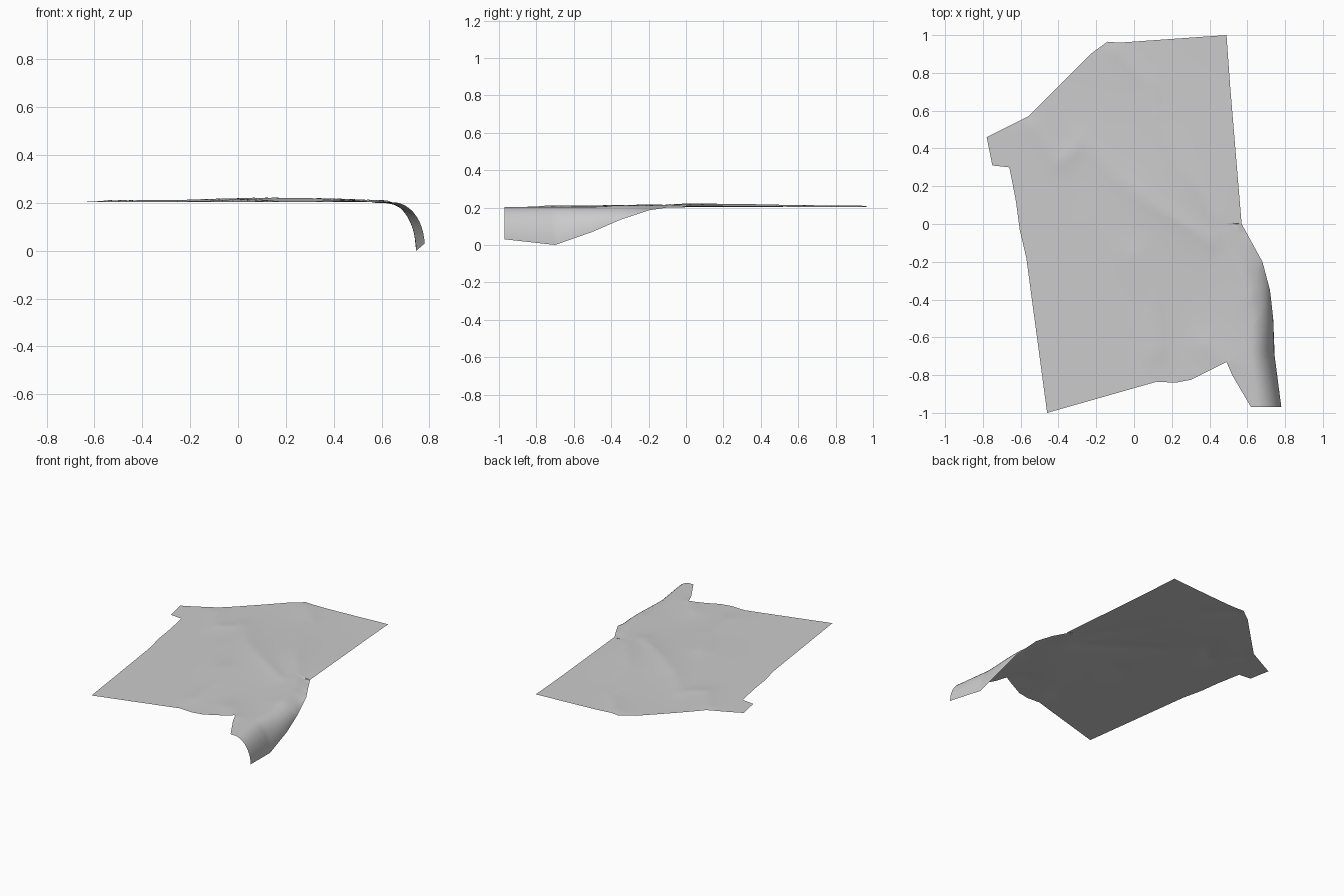
import bpy, bmesh, math
from mathutils import Vector

cube = bpy.data.objects.get("Cube")
if cube:
    bpy.data.objects.remove(cube, do_unlink=True)

TOP = 0.2

# Hanging corner, per y: fold line x, hem x, hem z
HANG = [(-0.97, 0.65, 0.78, 0.03), (-0.7, 0.62, 0.745, 0.0), (-0.5, 0.62, 0.737, 0.07),
        (-0.35, 0.61, 0.72, 0.135), (-0.2, 0.58, 0.68, 0.185), (-0.1, 0.54, 0.625, 0.2),
        (0.0, 0.5, 0.57, 0.2)]

# Crease lines across the cloth
CREASES = [
    [(-0.09, 0.92), (0.07, 0.74), (0.13, 0.55), (0.25, 0.3), (0.45, 0.03), (0.52, -0.1), (0.62, -0.38)],
    [(-0.28, 0.46), (-0.1, 0.25), (0.1, 0.1), (0.4, -0.09)],
    [(-0.54, 0.52), (-0.4, 0.32), (-0.28, 0.42)],
    [(0.0, -0.16), (0.1, -0.4), (0.12, -0.67)],
    [(0.38, -0.63), (0.49, -0.74)],
]


def hang_at(y):
    for a, b in zip(HANG, HANG[1:]):
        if y <= b[0]:
            k = max(0, (y - a[0]) / (b[0] - a[0]))
            return [p + (q - p) * k for p, q in zip(a[1:], b[1:])]
    return HANG[-1][1:]


def unrolled(fold, hem, z):
    return hem - fold + TOP - z


def distance(p, a, b):
    a, b = Vector(a), Vector(b)
    k = min(1, max(0, (p - a).dot(b - a) / (b - a).length_squared))
    return (p - a - (b - a) * k).length


def bump(x, y):
    p = Vector((x, y))
    near = min(distance(p, a, b) for c in CREASES for a, b in zip(c, c[1:]))
    mound = math.exp(-((x - 0.15) ** 2 + (y - 0.1) ** 2) / 0.15)
    return 0.009 * math.exp(-near / 0.06) + 0.011 * mound + 0.003


def drape(x, y):
    """Fold the flat sheet over the edge at its front left corner."""
    z = TOP + bump(x, y)
    fold, hem, low = hang_at(y)
    if y >= 0 or x <= fold:
        return x, y, z
    t = (x - fold) / unrolled(fold, hem, low)
    amount = min(1, (TOP - low) / 0.1)
    curve = t + (1 - (1 - t) ** 1.7 - t) * amount if t < 1 else 1
    drop = (TOP - low) * t ** 1.8
    return fold + (hem - fold) * curve, y, TOP + bump(x, y) * (1 - min(t, 1)) - drop


# Flat outline of the cloth, unrolled at the hanging corner
outline = [(-0.78, 0.46), (-0.75, 0.31), (-0.66, 0.3), (-0.65, 0.25), (-0.625, 0.12),
           (-0.605, -0.03), (-0.57, -0.18), (-0.46, -1), (0.12, -0.835), (0.22, -0.84),
           (0.3, -0.825), (0.49, -0.73), (0.52, -0.8), (0.62, -0.97)]
outline += [(f + unrolled(f, h, z), y) for y, f, h, z in HANG]
outline += [(0.51, 0.72), (0.49, 1), (-0.08, 0.96), (-0.14, 0.965), (-0.23, 0.9),
            (-0.4, 0.73), (-0.56, 0.57)]

bm = bmesh.new()
bm.faces.new([bm.verts.new((x, y, 0)) for x, y in outline])
bmesh.ops.triangulate(bm, faces=bm.faces[:])

# Slice the sheet into a fine grid
STEP = 0.03
for axis in (Vector((1, 0, 0)), Vector((0, 1, 0))):
    for i in range(-34, 35):
        bmesh.ops.bisect_plane(bm, geom=bm.verts[:] + bm.edges[:] + bm.faces[:],
                               plane_co=axis * (i * STEP + 0.004), plane_no=axis)

for v in bm.verts:
    v.co = drape(v.co.x, v.co.y)
bmesh.ops.recalc_face_normals(bm, faces=bm.faces[:])
if sum(f.normal.z for f in bm.faces) < 0:
    bmesh.ops.reverse_faces(bm, faces=bm.faces[:])

mesh = bpy.data.meshes.new("draped_cloth")
bm.to_mesh(mesh)
bm.free()
cloth = bpy.data.objects.new("draped_cloth", mesh)
bpy.context.collection.objects.link(cloth)

# Plain cloth colour
grey = bpy.data.materials.new("light_grey")
grey.use_nodes = True
colour = (0.6, 0.6, 0.6, 1)
grey.diffuse_color = colour
grey.node_tree.nodes["Principled BSDF"].inputs["Base Color"].default_value = colour
mesh.materials.append(grey)

bpy.context.view_layer.objects.active = cloth
cloth.select_set(True)
bpy.ops.object.shade_smooth_by_angle(angle=math.radians(40))
